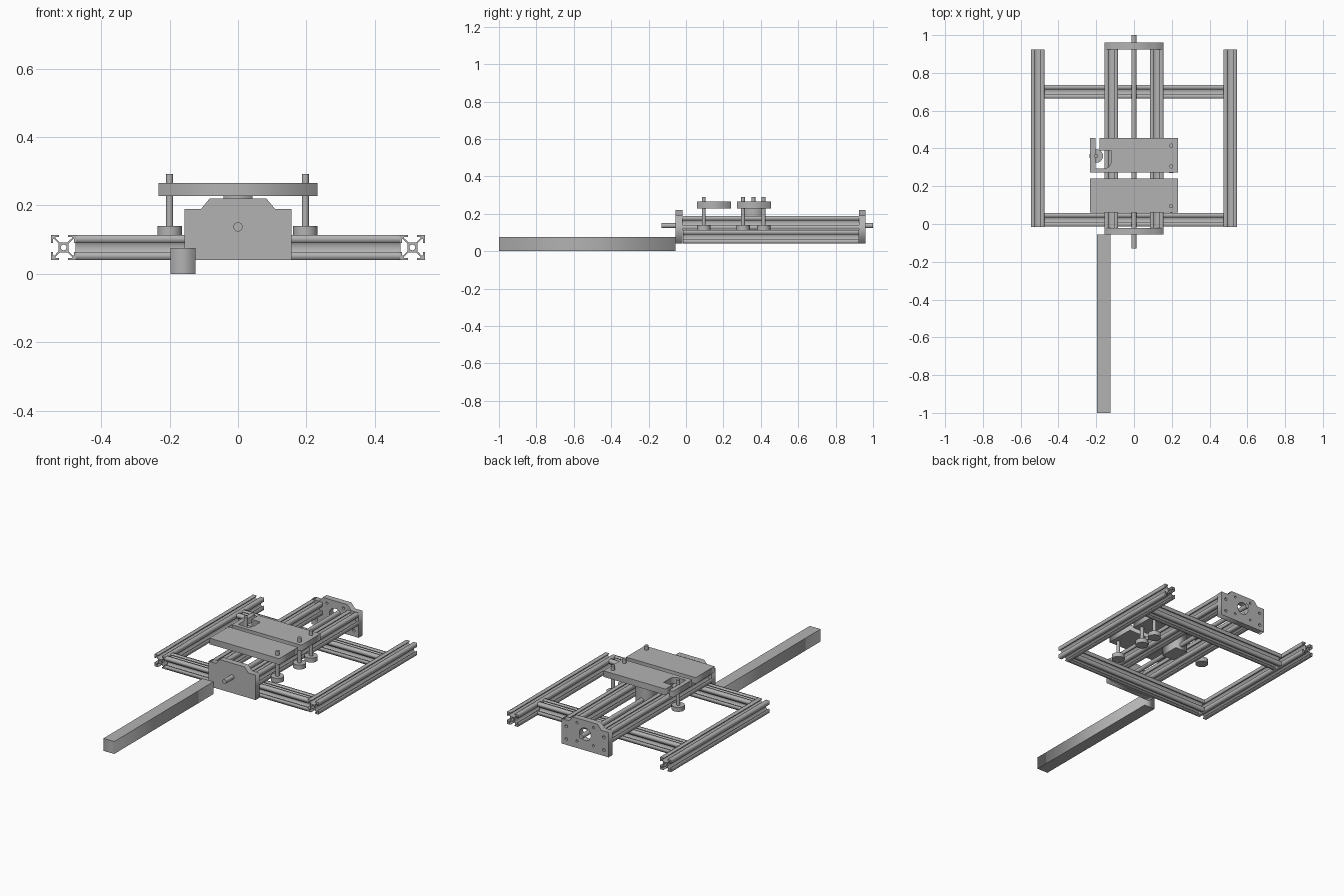
import bpy, math

cube = bpy.data.objects.get("Cube")
if cube:
    bpy.data.objects.remove(cube)

grey = bpy.data.materials.new("plain grey")
grey.use_nodes = True
colour = (0.45, 0.45, 0.45, 1)
grey.diffuse_color = colour
grey.node_tree.nodes["Principled BSDF"].inputs["Base Color"].default_value = colour

ALONG_X = (math.pi / 2, 0, math.pi / 2)
ALONG_Y = (math.pi / 2, 0, 0)
ALONG_Z = (0, 0, 0)


def circle(x, y, r, n=24):
    return [(x + r * math.cos(2 * math.pi * i / n), y + r * math.sin(2 * math.pi * i / n))
            for i in range(n)]


def extrude(name, loops, length, centre, rotation):
    """Fill the outline (further loops are holes) and extrude it about its centre."""
    curve = bpy.data.curves.new(name, "CURVE")
    curve.dimensions = "2D"
    curve.fill_mode = "BOTH"
    curve.extrude = length / 2
    for loop in loops:
        spline = curve.splines.new("POLY")
        spline.points.add(len(loop) - 1)
        for point, (x, y) in zip(spline.points, loop):
            point.co = (x, y, 0, 1)
        spline.use_cyclic_u = True
    temp = bpy.data.objects.new(name + "_outline", curve)
    bpy.context.collection.objects.link(temp)
    graph = bpy.context.evaluated_depsgraph_get()
    mesh = bpy.data.meshes.new_from_object(temp.evaluated_get(graph))
    bpy.data.objects.remove(temp)
    bpy.data.curves.remove(curve)
    mesh.materials.clear()
    mesh.materials.append(grey)
    obj = bpy.data.objects.new(name, mesh)
    obj.location, obj.rotation_euler = centre, rotation
    bpy.context.collection.objects.link(obj)
    return obj


def box(name, x0, x1, y0, y1, z0, z1):
    outline = [(x0, y0), (x1, y0), (x1, y1), (x0, y1)]
    return extrude(name, [outline], z1 - z0, (0, 0, (z0 + z1) / 2), ALONG_Z)


def cylinder(name, r, length, centre, rotation):
    obj = extrude(name, [circle(0, 0, r)], length, centre, rotation)
    bpy.ops.object.select_all(action="DESELECT")
    obj.select_set(True)
    bpy.context.view_layer.objects.active = obj
    bpy.ops.object.shade_smooth_by_angle()
    return obj


# Slotted rail section: one side, turned four times
HALF = 0.0363
side = [(1, 1), (.36, 1), (.36, .84), (.66, .84), (.66, .74), (.31, .4)]
side += [(-x, y) for x, y in reversed(side[1:])]
section = []
for turn in range(4):
    c, s = round(math.cos(turn * math.pi / 2)), round(math.sin(turn * math.pi / 2))
    section += [(HALF * (x * c - y * s), HALF * (x * s + y * c)) for x, y in side]
rail_loops = [section, circle(0, 0, 0.0085, 16)]

# Base frame and raised guide rails
for label, sign in (("left", 1), ("right", -1)):
    extrude(label + "_frame_rail", rail_loops, 0.94, (sign * 0.51, 0.455, 0.077), ALONG_Y)
    extrude(label + "_guide_rail", rail_loops, 0.945, (sign * 0.12, 0.4525, 0.152), ALONG_Y)
for label, y in (("front", 0.022), ("rear", 0.70)):
    extrude(label + "_cross_rail", rail_loops, 0.95, (0, y, 0.077), ALONG_X)

# End plates, the rear one drilled
half_plate = [(.157, .04), (.157, .19), (.108, .19), (.083, .22)]
plate = half_plate + [(-x, z) for x, z in reversed(half_plate)]
SCREW_Z = 0.137
holes = [circle(0, SCREW_Z, 0.038)]
for sx in (-1, 1):
    holes += [circle(sx * 0.055, SCREW_Z + dz, 0.007, 12) for dz in (-0.055, 0.055)]
    holes += [circle(sx * 0.125, z, 0.009, 12) for z in (0.075, 0.152)]
extrude("front_end_plate", [plate], 0.036, (0, -0.038, 0), ALONG_Y)
extrude("rear_end_plate", [plate] + holes, 0.036, (0, 0.943, 0), ALONG_Y)

# Drive screw, nut block and loose bar
cylinder("drive_screw", 0.0135, 1.13, (0, 0.435, SCREW_Z), ALONG_Y)
box("nut_block", -0.042, 0.042, 0.30, 0.42, 0.105, 0.228)
box("square_bar", -0.197, -0.125, -1, -0.055, 0, 0.075)

# Carriage plates, the rear one notched
box("front_carriage_plate", -0.232, 0.232, 0.06, 0.24, 0.228, 0.265)
notch = [(-.205, .455), (-.205, .295), (-.15, .295), (-.132, .303), (-.123, .32),
         (-.123, .39), (-.182, .39), (-.182, .455)]
outline = [(-.232, .455), (-.232, .272), (.232, .272), (.232, .455)] + notch[::-1]
extrude("rear_carriage_plate", [outline], 0.037, (0, 0, 0.2465), ALONG_Z)

# Posts with round feet
posts = [(0.197, 0.095), (0.197, 0.305), (0.197, 0.415), (-0.2, 0.095), (-0.2, 0.36)]
for i, (x, y) in enumerate(posts):
    if i != 3:
        cylinder(f"post_{i}", 0.0105, 0.175, (x, y, 0.2035), ALONG_Z)
        cylinder(f"post_foot_{i}", 0.036, 0.027, (x, y, 0.1265), ALONG_Z)
